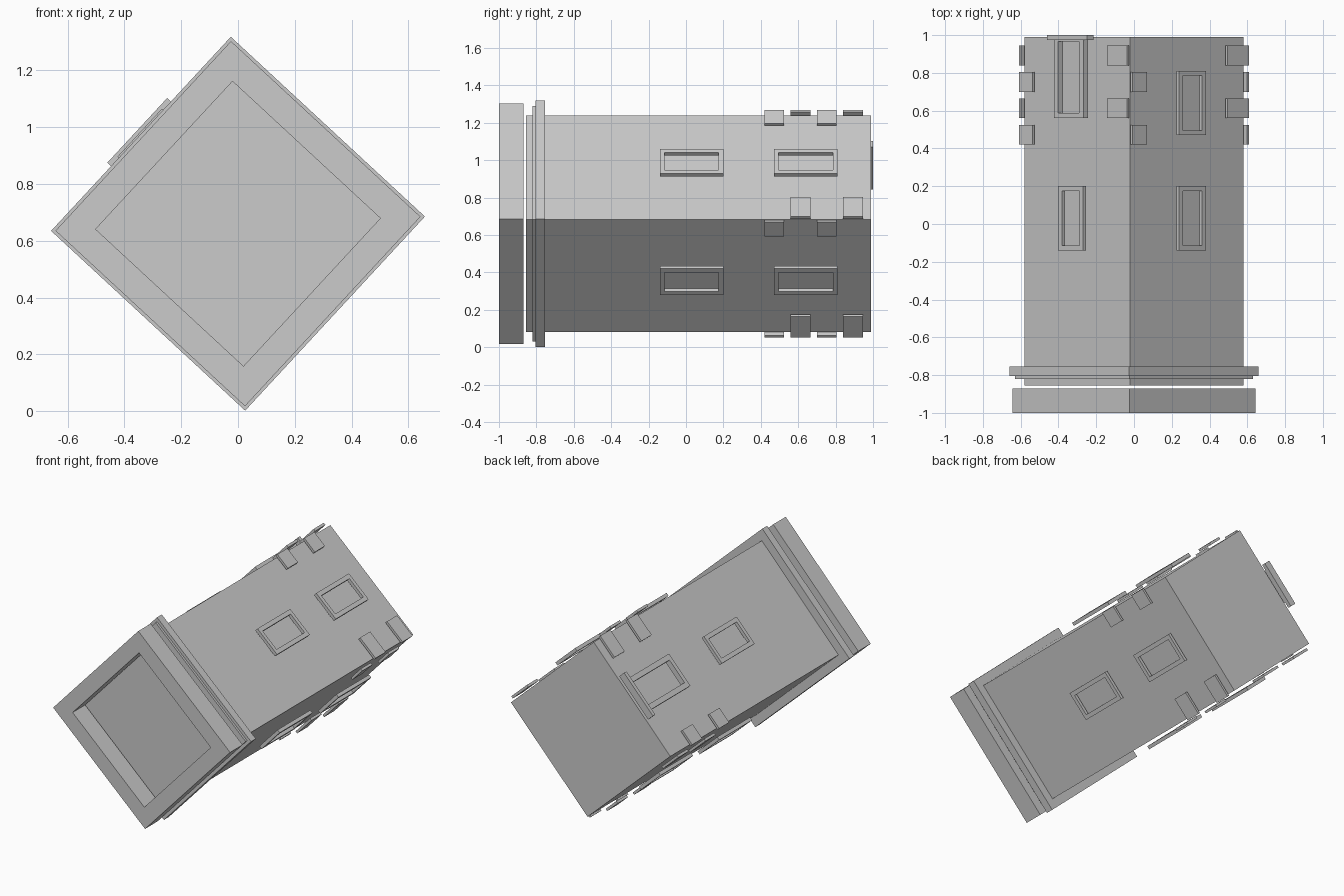
import bpy, bmesh
from math import radians
from mathutils import Matrix

if "Cube" in bpy.data.objects:
    bpy.data.objects.remove(bpy.data.objects["Cube"])

TILT = radians(42.8)
CENTRE = Matrix.Translation((0, 0, 0.66))


def side(k):
    """Frame of tower side k: local x runs along the side, y along the tower, z outward."""
    return CENTRE @ Matrix.Rotation(TILT + radians(90) * k, 4, 'Y')


def finish(bm, name, matrix):
    bm.transform(matrix)
    bmesh.ops.recalc_face_normals(bm, faces=bm.faces)
    mesh = bpy.data.meshes.new(name)
    bm.to_mesh(mesh)
    bm.free()
    obj = bpy.data.objects.new(name, mesh)
    bpy.context.collection.objects.link(obj)
    return obj


def box(name, x, y, z, matrix):
    bm = bmesh.new()
    bmesh.ops.create_cube(bm, size=1)
    for v in bm.verts:
        v.co = [(a + b) / 2 + c * (b - a) for (a, b), c in zip((x, y, z), v.co)]
    return finish(bm, name, matrix)


def ring(name, outer, inner, z, matrix):
    """Rectangular frame; rectangles are (x0, x1, y0, y1)."""
    bm = bmesh.new()

    def loop(r, h):
        return [bm.verts.new((r[i], r[j], h)) for i, j in ((0, 2), (1, 2), (1, 3), (0, 3))]

    loops = [loop(outer, z[0]), loop(outer, z[1]), loop(inner, z[1]), loop(inner, z[0])]
    for n in range(4):
        a, b = loops[n], loops[(n + 1) % 4]
        for i in range(4):
            j = (i + 1) % 4
            bm.faces.new((a[i], a[j], b[j], b[i]))
    return finish(bm, name, matrix)


def slab(name, half, y0, y1):
    return box(name, (-half, half), (y0, y1), (-half, half), side(0))


# Tower body and stepped cornice
slab("tower_shaft", 0.41, -0.855, 0.99)
slab("cornice_lower", 0.466, -0.805, -0.755)
slab("cornice_upper", 0.446, -0.82, -0.805)

# Open parapet wall
o, i = 0.455, 0.355
ring("parapet", (-o, o, -o, o), (-i, i, -i, i), (0.87, 1.0),
     side(0) @ Matrix.Rotation(radians(90), 4, 'X'))

for k in range(4):
    # Window frames; the door takes the lower opening on the last side
    for y0 in ((-0.14,) if k == 3 else (-0.14, 0.47)):
        ring("window_frame", (-0.097, 0.097, y0, y0 + 0.34),
             (-0.069, 0.069, y0 + 0.025, y0 + 0.315), (0.435, 0.457), side(k))
    # Corner stones, alternating long and short
    for y0 in (0.42, 0.70):
        box("corner_stone_short", (-0.42, -0.315), (y0, y0 + 0.105), (0.425, 0.441), side(k))
    for y0 in (0.56, 0.84):
        box("corner_stone_long", (0.266, 0.42), (y0, y0 + 0.105), (0.425, 0.441), side(k))

# Door frame and doorstep
ring("door_frame", (-0.115, 0.115, 0.56, 0.985), (-0.081, 0.081, 0.588, 0.965),
     (0.437, 0.472), side(3))
box("doorstep", (-0.155, 0.155), (0.975, 1.0), (0.436, 0.484), side(3))
